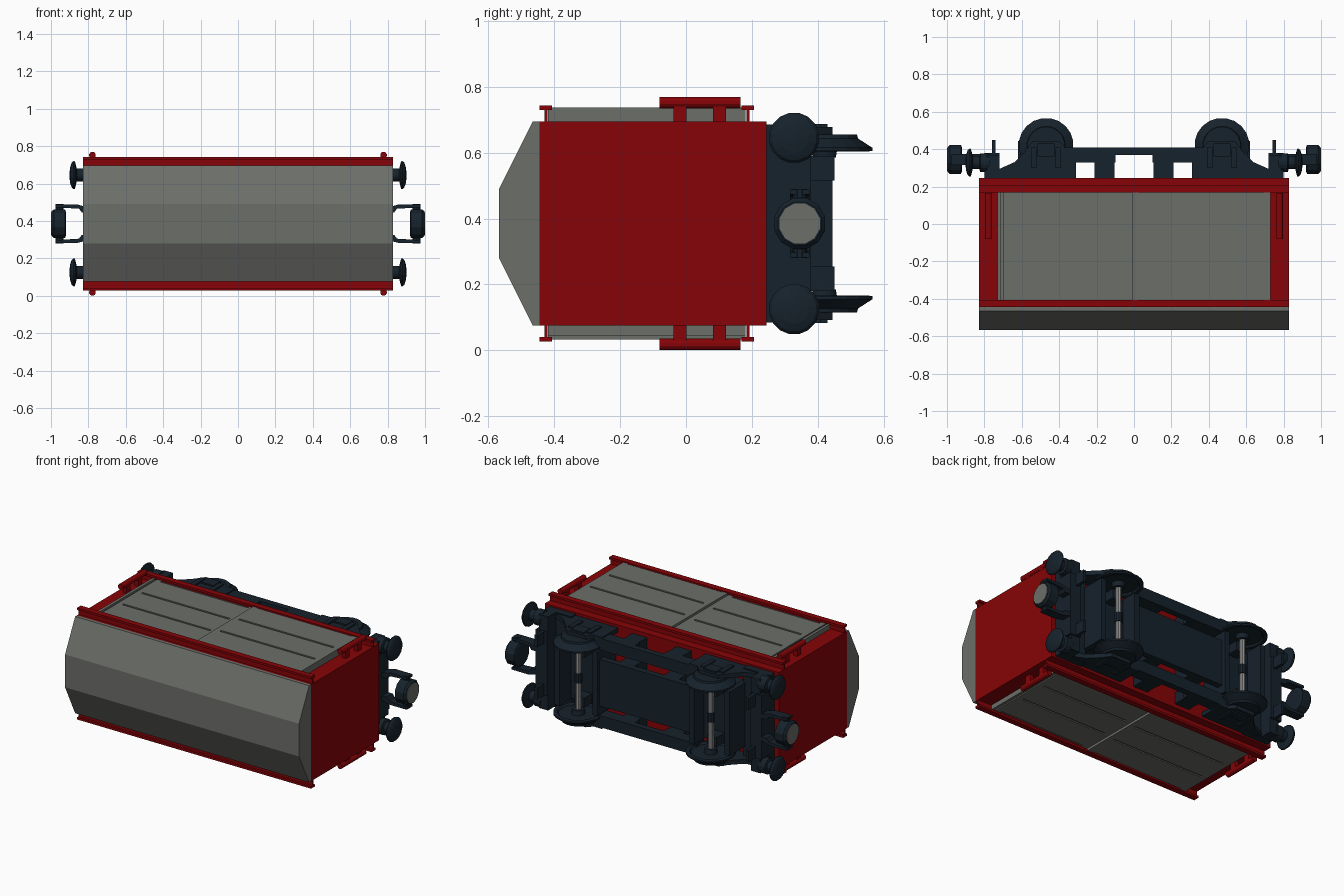
import bpy, bmesh, math
from mathutils import Matrix, Vector

if "Cube" in bpy.data.objects:
    bpy.data.objects.remove(bpy.data.objects["Cube"])

ZC = 0.385  # mid height of the wagon, which lies on its side


def material(name, rgb):
    m = bpy.data.materials.new(name)
    m.diffuse_color = (*rgb, 1)
    m.use_nodes = True
    m.node_tree.nodes["Principled BSDF"].inputs["Base Color"].default_value = m.diffuse_color
    return m


RED = material("dark_red", (0.24, 0.001, 0.002))
DARK = material("blue_black", (0.008, 0.016, 0.025))
GREY = material("stone_grey", (0.15, 0.156, 0.142))
STEEL = material("axle_grey", (0.3, 0.3, 0.3))


def finish(name, bm, mat):
    bmesh.ops.recalc_face_normals(bm, faces=bm.faces)
    me = bpy.data.meshes.new(name)
    bm.to_mesh(me)
    bm.free()
    me.materials.append(mat)
    ob = bpy.data.objects.new(name, me)
    bpy.context.collection.objects.link(ob)
    return ob


def box(name, x, y, z, mat):
    bm = bmesh.new()
    bmesh.ops.create_cube(bm, size=1)
    for v in bm.verts:
        v.co = [a[0] + (c + 0.5) * (a[1] - a[0]) for a, c in zip((x, y, z), v.co)]
    return finish(name, bm, mat)


def prism(name, pts, direction, mat):
    """Extrude a closed 3D outline."""
    bm = bmesh.new()
    face = bm.faces.new([bm.verts.new(p) for p in pts])
    ext = bmesh.ops.extrude_face_region(bm, geom=[face])
    moved = [g for g in ext["geom"] if isinstance(g, bmesh.types.BMVert)]
    bmesh.ops.translate(bm, verts=moved, vec=direction)
    bm.faces.ensure_lookup_table()
    return finish(name, bm, mat)


def lathe(name, profile, centre, axis, seg, mat):
    """Spin (radius, distance along axis) pairs into a closed solid."""
    bm = bmesh.new()
    rings = [[bm.verts.new((r * math.cos(2 * math.pi * (i + .5) / seg),
                            r * math.sin(2 * math.pi * (i + .5) / seg), t))
              for i in range(seg)] for r, t in profile]
    for a, b in zip(rings, rings[1:]):
        for i in range(seg):
            j = (i + 1) % seg
            bm.faces.new((a[i], a[j], b[j], b[i]))
    bm.faces.new(rings[0])
    bm.faces.new(rings[-1])
    rot = Vector((0, 0, 1)).rotation_difference(Vector(axis)).to_matrix().to_4x4()
    bm.transform(Matrix.Translation(centre) @ rot)
    return finish(name, bm, mat)


def span(s, a, b, c=0.0):
    """Ordered interval c+s*a .. c+s*b for mirrored parts."""
    return tuple(sorted((c + s * a, c + s * b)))


# Body and roof
box("body", (-.83, .83), (-.445, .245), (.075, .695), RED)
roof = [(-.445, .075), (-.465, .075), (-.567, .28), (-.567, .49), (-.465, .695), (-.445, .695)]
prism("roof", [(-.83, y, z) for y, z in roof], (1.66, 0, 0), GREY)

for sz in (1, -1):
    side = "upper" if sz > 0 else "lower"

    # Door rails: a web with a wider flange
    for tag, y in (("eaves", -.425), ("sill", .188)):
        box(f"{side}_{tag}_rail_web", (-.83, .83), (y - .005, y + .005), span(sz, .305, .347, ZC), RED)
        box(f"{side}_{tag}_rail_flange", (-.83, .83), (y - .02, y + .018), span(sz, .344, .358, ZC), RED)

    # Sliding doors, one standing further out; half-turn symmetric
    for tag, xa, xb, d in (("inner", -.70, -.01, .330), ("outer", -.01, .73, .345)):
        box(f"{side}_{tag}_door", span(sz, xa, xb), (-.418, .18), span(sz, .30, d, ZC), GREY)
        for k, x in enumerate((xa, xb - .035)):
            box(f"{side}_{tag}_door_stile_{k}", span(sz, x, x + .035),
                (-.418, .18), span(sz, d - .002, d + .007, ZC), GREY)
        for k in range(3):
            y0 = -.40 + k * .192
            box(f"{side}_{tag}_door_plank_{k}", span(sz, xa + .03, xb - .03),
                (y0, y0 + .178), span(sz, d - .002, d + .007, ZC), GREY)
    box(f"{side}_door_stop", span(sz, -.73, -.695), (-.418, .18), span(sz, .30, .322, ZC), GREY)
    box(f"{side}_door_stop_lip", span(sz, -.73, -.712), (-.418, .18), span(sz, .30, .340, ZC), GREY)

    for sx in (1, -1):
        end = "right" if sx > 0 else "left"
        tag = f"{side}_{end}"

        # Grab handles with two feet
        lathe(f"{tag}_grab_handle", [(.018, 0), (.018, .245)], (sx * .778, -.08, ZC + sz * .367),
              (0, 1, 0), 12, RED)
        for k, y in enumerate((-.038, .082)):
            box(f"{tag}_handle_foot_{k}", span(sx, .765, .791), (y, y + .04), span(sz, .30, .36, ZC), RED)

        # Buffers with domed heads
        lathe(f"{tag}_buffer",
              [(.05, 0), (.05, .05), (.035, .055), (.035, .09), (.075, .10), (.077, .107),
               (.068, .117), (.045, .125), (.015, .129)],
              (sx * .772, .328, ZC + sz * .26), (sx, 0, 0), 16, DARK)

        # Axle guard hung from the sole bar
        guard = [(.31, .245), (.31, .41), (.37, .41), (.40, .445), (.54, .445), (.58, .39),
                 (.64, .33), (.73, .29), (.79, .29), (.79, .245)]
        prism(f"{tag}_axle_guard", [(sx * x, y, ZC + sz * .265) for x, y in guard],
              (0, 0, sz * .028), DARK)
        box(f"{tag}_axle_box", span(sx, .425, .515), (.36, .43), span(sz, .28, .302, ZC), DARK)
        for k, x in enumerate((.39, .52)):
            box(f"{tag}_spring_{k}", span(sx, x, x + .03), (.30, .41), span(sz, .28, .302, ZC), DARK)

        # Wheel: cone tread outside, flange inside
        lathe(f"{tag}_wheel",
              [(.085, 0), (.10, 0), (.103, .012), (.147, .04), (.147, .05), (.125, .052),
               (.115, .04), (.04, .04), (.035, .07)],
              (sx * .47, .42, ZC + sz * .27), (0, 0, -sz), 20, DARK)

        # End posts and coupler yoke arms, thicker towards the wagon
        box(f"{tag}_end_post", span(sx, .74, .76), (.25, .45), span(sz, .13, .205, ZC), DARK)
        arm = [(.79, .06), (.835, .06), (.85, .08), (.975, .088), (.975, .103), (.86, .103), (.79, .085)]
        prism(f"{tag}_yoke_arm", [(sx * x, .315, ZC + sz * z) for x, z in arm], (0, .06, 0), DARK)

        # Frame supports and side beam ends
        box(f"{tag}_beam_support", span(sx, .105, .21), (.24, .41), span(sz, .21, .285, ZC), DARK)
        box(f"{tag}_beam", span(sx, .10, .36), (.33, .41), span(sz, .21, .285, ZC), DARK)
        box(f"{tag}_axle_bearing", span(sx, .435, .505), (.32, .41), span(sz, .13, .19, ZC), DARK)
    box(f"{side}_beam_middle", (-.11, .11), (.37, .41), span(sz, .21, .285, ZC), DARK)

# Middle deck of the chassis
box("chassis_deck", (-.34, .34), (.37, .41), (ZC - .15, ZC + .15), DARK)

for sx in (1, -1):
    end = "right" if sx > 0 else "left"

    # Cross members, axle carrier and headstock
    box(f"{end}_cross_member", span(sx, .105, .21), (.24, .40), (ZC - .15, ZC + .15), DARK)
    box(f"{end}_deck_end", span(sx, .325, .36), (.245, .435), (ZC - .205, ZC + .205), DARK)
    box(f"{end}_axle_carrier", span(sx, .35, .62), (.245, .33), (ZC - .20, ZC + .20), DARK)
    box(f"{end}_carrier_end", span(sx, .585, .62), (.245, .445), (ZC - .205, ZC + .205), DARK)
    box(f"{end}_end_deck", span(sx, .61, .80), (.245, .29), (ZC - .30, ZC + .30), DARK)
    box(f"{end}_headstock", span(sx, .72, .80), (.245, .38), (ZC - .205, ZC + .205), DARK)
    box(f"{end}_buffer_beam", span(sx, .72, .785), (.245, .37), (ZC - .30, ZC + .30), DARK)

    # Axle with dark collars
    lathe(f"{end}_axle", [(.018, -.23), (.018, .23)], (sx * .47, .42, ZC), (0, 0, 1), 10, STEEL)
    lathe(f"{end}_axle_collar", [(.024, -.03), (.024, .03)], (sx * .47, .42, ZC), (0, 0, 1), 10, DARK)

    # Magnet coupler: pivot, barrel and magnet face
    lathe(f"{end}_coupler_pin", [(.022, -.105), (.022, .105)], (sx * .955, .345, ZC), (0, 0, 1), 10, DARK)
    lathe(f"{end}_coupler_barrel", [(.066, .92), (.08, .925), (.08, .985), (.068, .997)],
          (0, .345, ZC), (sx, 0, 0), 12, DARK)
    lathe(f"{end}_magnet", [(.063, .95), (.063, 1.0)], (0, .345, ZC), (sx, 0, 0), 12, GREY)
